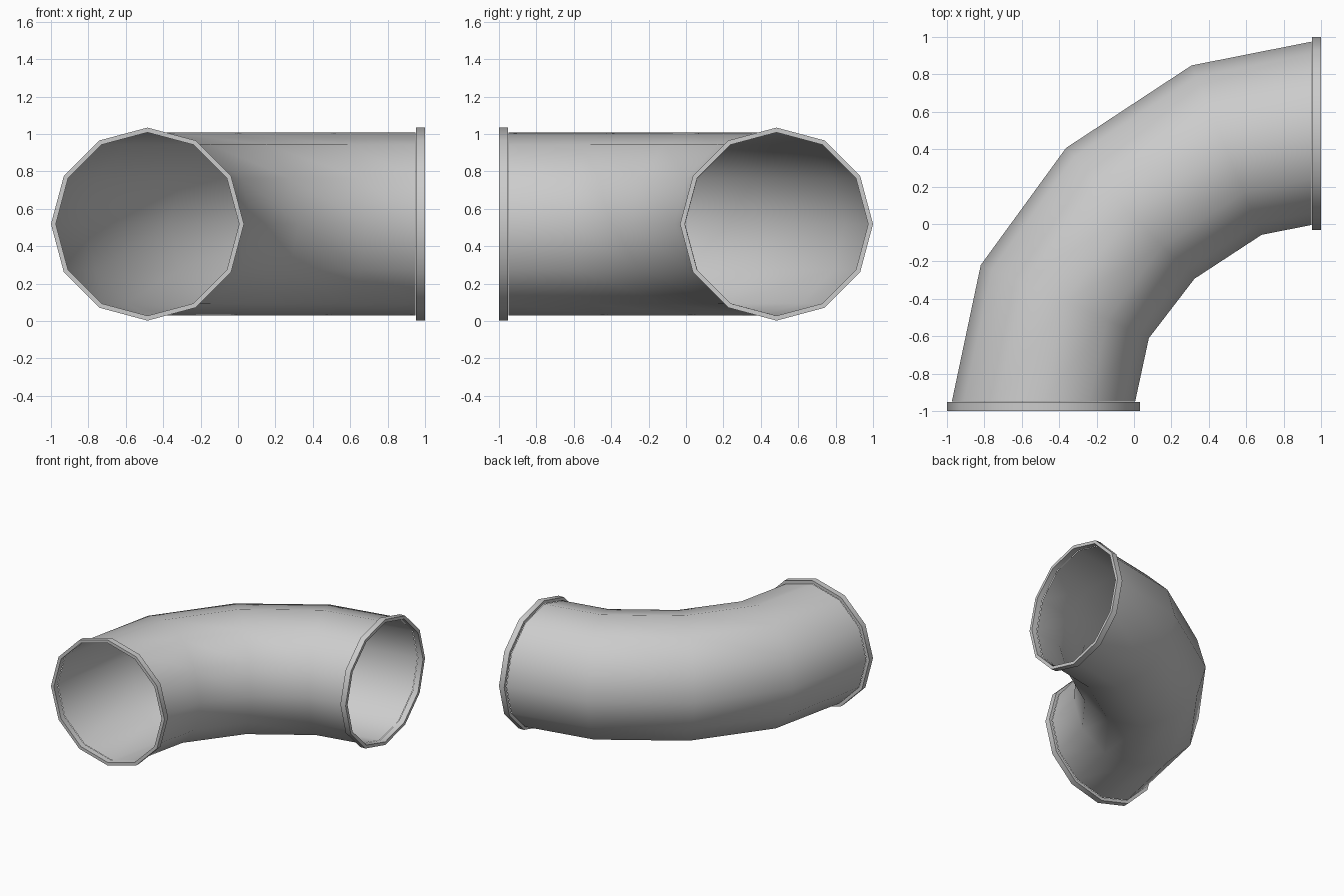
import bpy, bmesh, math
from mathutils import Vector

cube = bpy.data.objects.get("Cube")
if cube:
    bpy.data.objects.remove(cube)

SIDES = 12
MID_Z = 0.518
PIPE_R, COLLAR_R = 0.49, 0.516

grey = bpy.data.materials.new("light grey")
grey.use_nodes = True
grey.diffuse_color = (0.6, 0.6, 0.6, 1)
grey.node_tree.nodes["Principled BSDF"].inputs["Base Color"].default_value = (0.6, 0.6, 0.6, 1)


def loft(name, sections, closed=False):
    """Skin 12-sided rings given as (x, y, heading in degrees, radius)."""
    bm = bmesh.new()
    rings = []
    for x, y, heading, radius in sections:
        h = math.radians(heading)
        side = Vector((-math.cos(h), math.sin(h), 0))
        ring = []
        for k in range(SIDES):
            a = math.tau * k / SIDES
            offset = side * math.cos(a) + Vector((0, 0, math.sin(a)))
            ring.append(bm.verts.new(Vector((x, y, MID_Z)) + offset * radius))
        rings.append(ring)
    pairs = list(zip(rings, rings[1:]))
    if closed:
        pairs.append((rings[-1], rings[0]))
    for r0, r1 in pairs:
        for k in range(SIDES):
            n = (k + 1) % SIDES
            bm.faces.new((r0[k], r0[n], r1[n], r1[k]))
    mesh = bpy.data.meshes.new(name)
    bm.to_mesh(mesh)
    bm.free()
    mesh.materials.append(grey)
    obj = bpy.data.objects.new(name, mesh)
    bpy.context.collection.objects.link(obj)
    bpy.ops.object.select_all(action='DESELECT')
    obj.select_set(True)
    bpy.context.view_layer.objects.active = obj
    bpy.ops.object.shade_smooth_by_angle(angle=math.radians(40))
    return obj


# Thin-walled bent pipe, turning from +y to +x
bend = [(-0.484, -0.95, 0), (-0.37, -0.415, 23.5), (-0.02, 0.057, 45.5),
        (0.495, 0.395, 67.5), (0.95, 0.485, 90)]
loft("elbow_pipe", [(x, y, h, PIPE_R) for x, y, h in bend])

# Square-edged collar around each open end
profile = [(-1, COLLAR_R), (-0.953, COLLAR_R), (-0.953, PIPE_R), (-1, PIPE_R)]
loft("front_collar", [(-0.484, d, 0, r) for d, r in profile], closed=True)
loft("left_collar", [(-d, 0.484, -90, r) for d, r in profile], closed=True)
